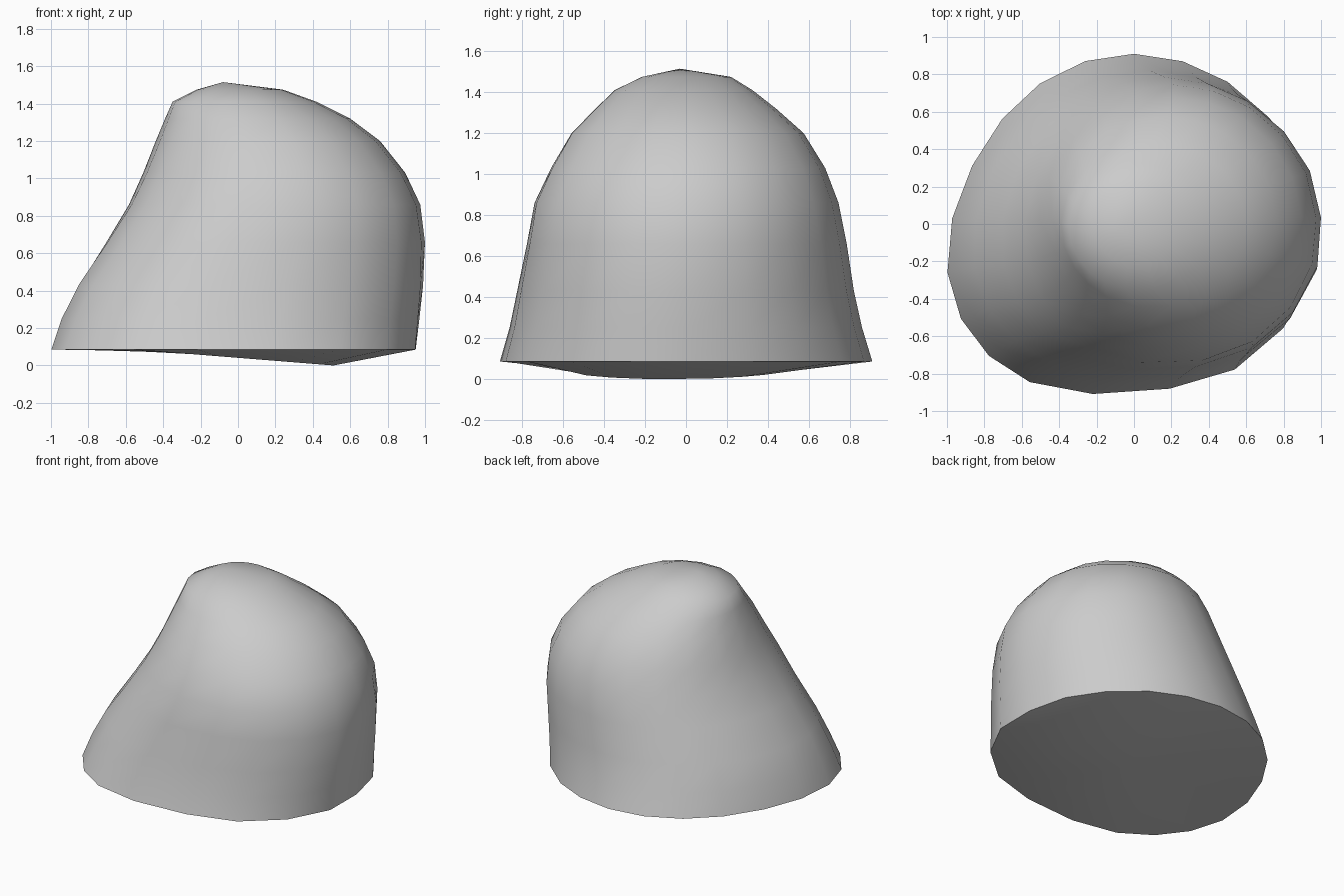
import bpy, bmesh, math

if "Cube" in bpy.data.objects:
    bpy.data.objects.remove(bpy.data.objects["Cube"])

# Outline of the base rim (20 sides, counter-clockwise)
rim = [(0.95, 0.04), (0.88, 0.33), (0.72, 0.57), (0.5, 0.76), (0.26, 0.87),
       (0.0, 0.91), (-0.26, 0.87), (-0.5, 0.75), (-0.7, 0.56), (-0.86, 0.31),
       (-0.97, 0.03), (-1.0, -0.26), (-0.93, -0.51), (-0.78, -0.71), (-0.56, -0.85),
       (-0.22, -0.91), (0.19, -0.88), (0.54, -0.78), (0.8, -0.56), (0.95, -0.27)]
N = len(rim)
unit = [((x + 0.025) / 0.975, y / 0.91) for x, y in rim]

# Body sections: height, left, right, front and back extents
sections = [(0.085, -1.0, 0.95, -0.91, 0.91), (0.25, -0.95, 0.97, -0.865, 0.86),
            (0.43, -0.865, 0.99, -0.83, 0.82), (0.66, -0.715, 1.0, -0.785, 0.785),
            (0.86, -0.59, 0.975, -0.75, 0.745), (1.03, -0.51, 0.895, -0.67, 0.68),
            (1.2, -0.44, 0.76, -0.57, 0.575), (1.32, -0.39, 0.6, -0.45, 0.44),
            (1.41, -0.35, 0.42, -0.355, 0.325), (1.475, -0.22, 0.24, -0.22, 0.22)]

bm = bmesh.new()
rings = []
for z, x0, x1, y0, y1 in sections:
    t = min(1.0, z / 1.2)          # irregular rim becomes an even oval higher up
    ring = []
    for i, (ux, uy) in enumerate(unit):
        a = math.atan2(uy, ux)
        px = ux + (math.cos(a) - ux) * t
        py = uy + (math.sin(a) - uy) * t
        ring.append(bm.verts.new(((x0 + x1) / 2 + px * (x1 - x0) / 2,
                                  (y0 + y1) / 2 + py * (y1 - y0) / 2, z)))
    rings.append(ring)

# Slightly sagging, tilted underside
under = [bm.verts.new((0.51 * ux, 0.51 * uy - 0.05, max(0, 0.041 - 0.08 * 0.51 * ux)))
         for ux, uy in unit]
rings.insert(0, under)

for lo, hi in zip(rings, rings[1:]):
    for i in range(N):
        j = (i + 1) % N
        bm.faces.new((lo[i], lo[j], hi[j], hi[i]))

# Crown and underside centres
for ring, co in ((rings[-1], (-0.08, -0.03, 1.515)), (under, (0, -0.05, 0.041))):
    c = bm.verts.new(co)
    for i in range(N):
        bm.faces.new((ring[i], ring[(i + 1) % N], c))
bmesh.ops.recalc_face_normals(bm, faces=bm.faces)

mesh = bpy.data.meshes.new("boulder")
bm.to_mesh(mesh)
bm.free()
boulder = bpy.data.objects.new("boulder", mesh)
bpy.context.collection.objects.link(boulder)
bpy.context.view_layer.objects.active = boulder
boulder.select_set(True)
bpy.ops.object.shade_smooth_by_angle(angle=math.radians(50))
